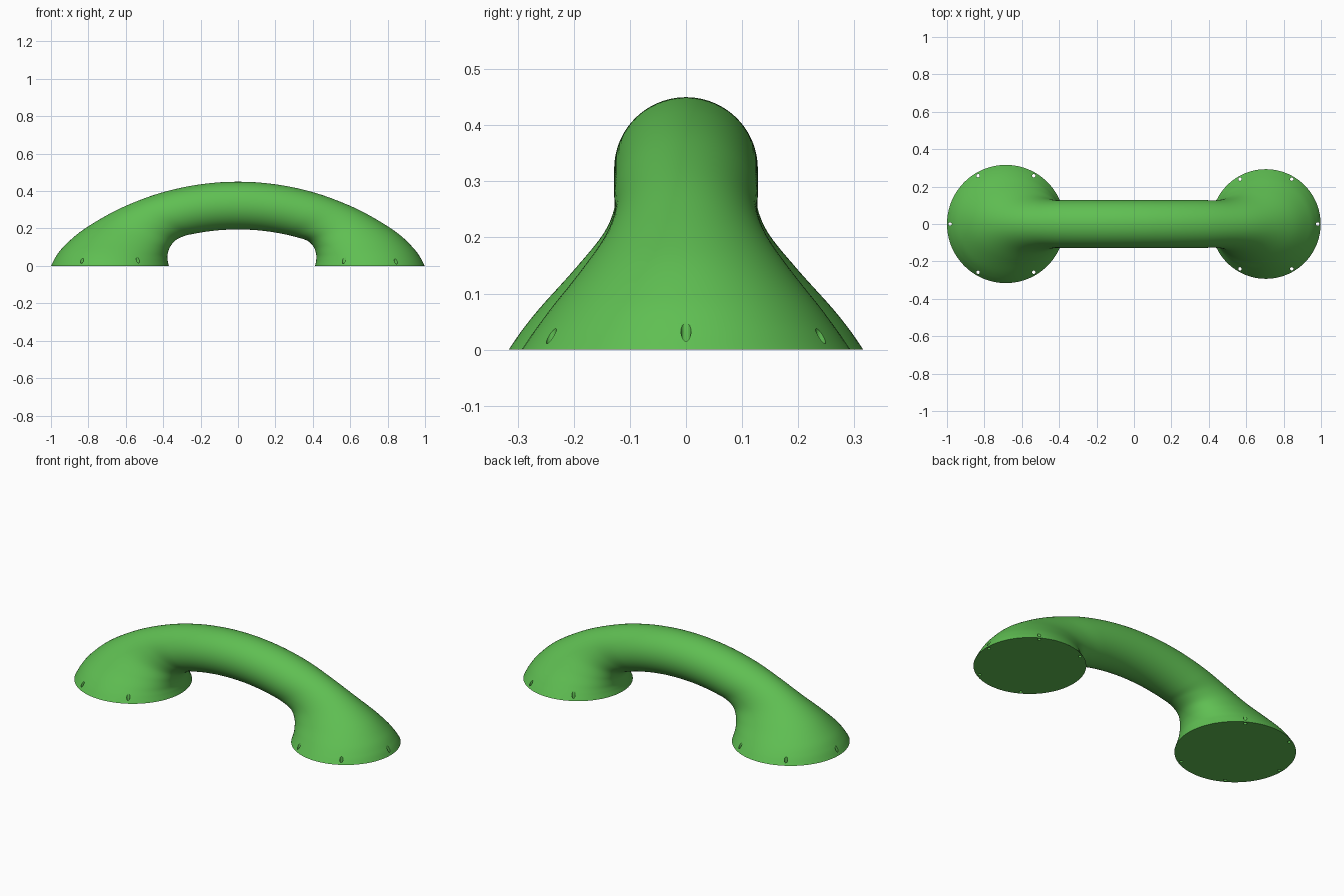
import bpy, bmesh, math
from mathutils import Vector

if "Cube" in bpy.data.objects:
    bpy.data.objects.remove(bpy.data.objects["Cube"])

SEG, SUB = 96, 8
ARC_Z, R_TOP, R_LOW = -1.01, 1.46, 1.205   # concentric arcs of the grip


def arc(x, r):
    return ARC_Z + math.sqrt(r * r - x * x)


# Cup stations: outer x, outer z, inner x, inner z, half width
left = [(-1.0, 0, -.37, 0, .316), (-.975, .048, -.376, .03, .289),
        (-.935, .1, -.377, .06, .255), (-.85, arc(.85, R_TOP), -.364, .1, .2),
        (-.73, arc(.73, R_TOP), -.335, .136, .15), (-.6, arc(.6, R_TOP), -.285, arc(.285, R_LOW), .129)]
right = [(.998, 0, .412, 0, .293), (.978, .04, .418, .03, .269),
         (.94, .093, .418, .06, .238), (.86, arc(.86, R_TOP), .405, .1, .19),
         (.74, arc(.74, R_TOP), .372, .134, .147), (.61, arc(.61, R_TOP), .31, arc(.31, R_LOW), .128)]
grip = [(a, arc(a, R_TOP), b, arc(b, R_LOW), .128)
        for a, b in [(-.44, -.24), (-.28, -.17), (-.13, -.09), (0, 0), (.13, .09), (.28, .175), (.44, .25)]]
stations = [Vector(s) for s in left + grip + right[::-1]]


def smooth(points):
    """Catmull-Rom interpolation of the stations."""
    p = [2 * points[0] - points[1]] + points + [2 * points[-1] - points[-2]]
    out = []
    for i in range(1, len(p) - 2):
        a, b, c, d = p[i - 1:i + 3]
        for k in range(SUB):
            t = k / SUB
            out.append(.5 * (2 * b + (c - a) * t + (2 * a - 5 * b + 4 * c - d) * t * t
                             + (3 * b - a - 3 * c + d) * t ** 3))
    return out + [points[-1]]


def new_object(name, bm):
    bmesh.ops.recalc_face_normals(bm, faces=bm.faces[:])
    mesh = bpy.data.meshes.new(name)
    bm.to_mesh(mesh)
    bm.free()
    obj = bpy.data.objects.new(name, mesh)
    bpy.context.collection.objects.link(obj)
    return obj


# Handset body: elliptical sections swept from cup to cup
bm = bmesh.new()
rings = []
for ox, oz, ix, iz, w in smooth(stations):
    ring = []
    for k in range(SEG):
        a = 2 * math.pi * k / SEG
        c = math.cos(a) / 2
        ring.append(bm.verts.new((ox * (.5 + c) + ix * (.5 - c), w * math.sin(a),
                                  oz * (.5 + c) + iz * (.5 - c))))
    rings.append(ring)
for r, q in zip(rings, rings[1:]):
    for k in range(SEG):
        j = (k + 1) % SEG
        bm.faces.new((r[k], r[j], q[j], q[k]))
bm.faces.new(rings[0])
bm.faces.new(rings[-1])
handset = new_object("handset", bm)

# Small vertical holes around the rim of each cup
bm = bmesh.new()
for cx, radius, side in ((-.685, .298, -1), (.705, .277, 1)):
    for deg in (-120, -60, 0, 60, 120):
        a = math.radians(deg)
        made = bmesh.ops.create_cone(bm, cap_ends=True, segments=16, radius1=.009, radius2=.009, depth=.2)
        bmesh.ops.translate(bm, verts=made["verts"],
                            vec=(cx + side * radius * math.cos(a), radius * math.sin(a), 0))
cutter = new_object("rim_hole_cutter", bm)
cutter.hide_render = True

mod = handset.modifiers.new("rim_holes", "BOOLEAN")
mod.operation, mod.solver, mod.object = "DIFFERENCE", "EXACT", cutter
bpy.context.view_layer.objects.active = handset
handset.select_set(True)
bpy.ops.object.modifier_apply(modifier=mod.name)
bpy.data.objects.remove(cutter)

# Green finish
mat = bpy.data.materials.new("green_plastic")
mat.diffuse_color = (.115, .52, .085, 1)
mat.use_nodes = True
mat.node_tree.nodes["Principled BSDF"].inputs["Base Color"].default_value = mat.diffuse_color
handset.data.materials.clear()
handset.data.materials.append(mat)
bpy.ops.object.shade_smooth_by_angle(angle=math.radians(35))
